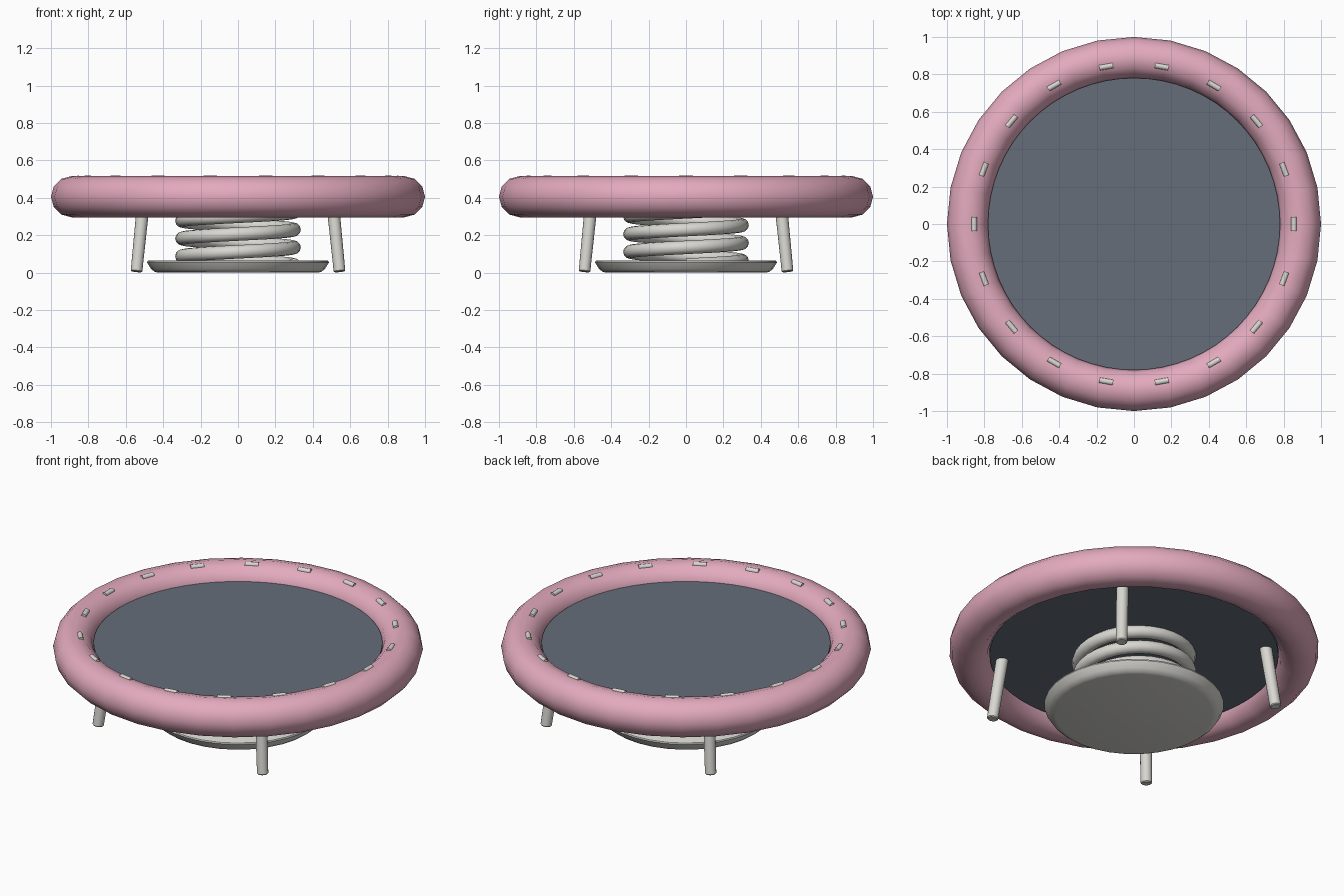
import bpy, bmesh, math
from mathutils import Vector

default = bpy.data.objects.get("Cube")
if default:
    bpy.data.objects.remove(default, do_unlink=True)


def material(name, srgb):
    lin = [((c / 255 + 0.055) / 1.055) ** 2.4 for c in srgb]
    mat = bpy.data.materials.new(name)
    mat.use_nodes = True
    mat.diffuse_color = (*lin, 1)
    mat.node_tree.nodes["Principled BSDF"].inputs["Base Color"].default_value = (*lin, 1)
    return mat


pink = material("pink_padding", (227, 170, 190))
slate = material("slate_fabric", (102, 109, 121))
metal = material("pale_metal", (216, 215, 209))


def finish(obj, name, mat, angle=40):
    obj.name = name
    obj.data.materials.append(mat)
    bpy.ops.object.select_all(action='DESELECT')
    obj.select_set(True)
    bpy.context.view_layer.objects.active = obj
    bpy.ops.object.shade_smooth_by_angle(angle=math.radians(angle))
    return obj


def from_bmesh(bm, name, mat, angle=40):
    bmesh.ops.recalc_face_normals(bm, faces=bm.faces)
    mesh = bpy.data.meshes.new(name)
    bm.to_mesh(mesh)
    bm.free()
    obj = bpy.data.objects.new(name, mesh)
    bpy.context.collection.objects.link(obj)
    return finish(obj, name, mat, angle)


def lathe(name, profile, steps, mat, angle):
    bm = bmesh.new()
    verts = [bm.verts.new((r, 0, z)) for r, z in profile]
    edges = [bm.edges.new(pair) for pair in zip(verts, verts[1:])]
    bmesh.ops.spin(bm, geom=verts + edges, cent=(0, 0, 0), axis=(0, 0, 1),
                   angle=math.tau, steps=steps, use_duplicate=False)
    bmesh.ops.remove_doubles(bm, verts=bm.verts, dist=0.0005)
    return from_bmesh(bm, name, mat, angle)


# Padded ring
bpy.ops.mesh.primitive_torus_add(major_segments=32, minor_segments=12, major_radius=0.89,
                                 minor_radius=0.11, location=(0, 0, 0.406))
finish(bpy.context.object, "padded_ring", pink, 60)

# Jumping mat: a thick disc filling the ring
lathe("mat", [(0, 0.365), (0.781, 0.365), (0.781, 0.436), (0, 0.436)], 64, slate, 30)

# Round base plate with a flared, rounded edge
lathe("base_plate", [(0, 0), (0.425, 0), (0.445, 0.004), (0.465, 0.02), (0.486, 0.054),
                     (0.484, 0.062), (0.475, 0.066), (0, 0.066)], 32, metal, 35)

# Coil spring: a tube swept along a helix
bm = bmesh.new()
turns, per_turn, sides = 3.6, 32, 12
coil_radius, tube_radius, pitch = 0.3, 0.036, 0.095
rings = []
for i in range(int(turns * per_turn) + 1):
    a = math.tau * i / per_turn
    out = Vector((math.cos(a), math.sin(a), 0))
    centre = out * coil_radius + Vector((0, 0, 0.04 + pitch * i / per_turn))
    rings.append([bm.verts.new(centre + tube_radius * (
        out * math.cos(math.tau * k / sides) + Vector((0, 0, math.sin(math.tau * k / sides)))))
        for k in range(sides)])
for low, high in zip(rings, rings[1:]):
    for k in range(sides):
        n = (k + 1) % sides
        bm.faces.new((low[k], low[n], high[n], high[k]))
bm.faces.new(rings[0])
bm.faces.new(rings[-1])
from_bmesh(bm, "coil_spring", metal)

# Four splayed legs
for sx, side in ((1, "left"), (-1, "right")):
    for sy, end in ((-1, "front"), (1, "back")):
        foot = Vector((0.543 * sx, 0.543 * sy, 0.005))
        top = Vector((0.504 * sx, 0.504 * sy, 0.39))
        axis = top - foot
        bpy.ops.mesh.primitive_cone_add(
            vertices=16, radius1=0.031, radius2=0.034, depth=axis.length,
            location=(foot + top) / 2, rotation=axis.to_track_quat('Z', 'Y').to_euler())
        leg = finish(bpy.context.object, f"{end}_{side}_leg", metal)
        bevel = leg.modifiers.new("soft_foot", 'BEVEL')
        bevel.width = 0.005
        bevel.limit_method = 'ANGLE'

# Short rods set tangentially into the ring
for i in range(18):
    a = math.tau * i / 18
    bpy.ops.mesh.primitive_cylinder_add(
        vertices=12, radius=0.015, depth=0.074, rotation=(math.pi / 2, 0, a),
        location=(0.855 * math.cos(a), 0.855 * math.sin(a), 0.504))
    finish(bpy.context.object, f"ring_clip_{i + 1}", metal)
